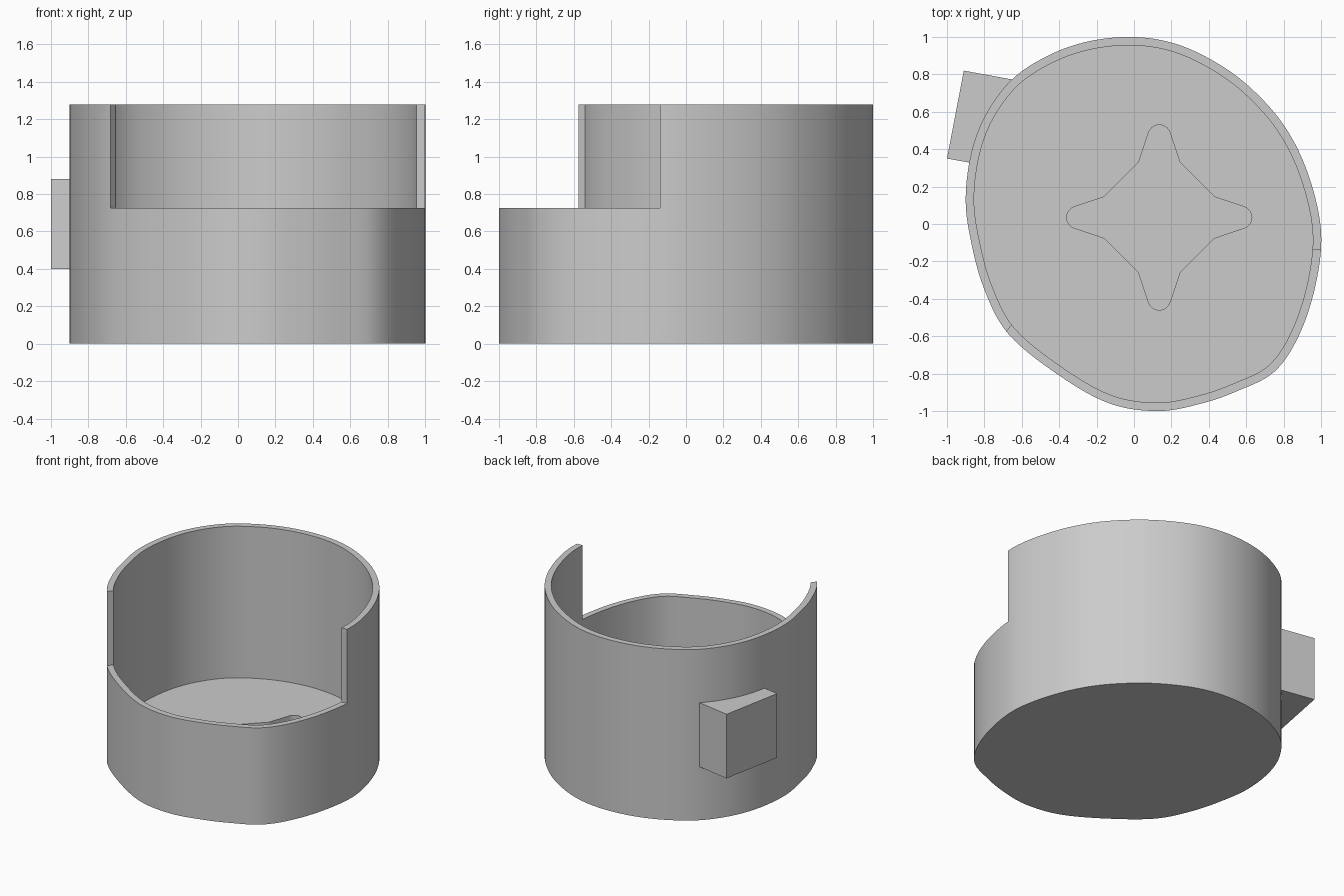
import bpy, bmesh, math
from mathutils import Vector

cube = bpy.data.objects.get("Cube")
if cube:
    bpy.data.objects.remove(cube, do_unlink=True)

grey = bpy.data.materials.new("light grey")
grey.use_nodes = True
colour = (0.6, 0.6, 0.6, 1)
grey.diffuse_color = colour
grey.node_tree.nodes["Principled BSDF"].inputs["Base Color"].default_value = colour

WALL, HEIGHT, STEP, FLOOR = 0.045, 1.28, 0.725, 0.145


def smooth_loop(points, steps=7):
    """Closed Catmull-Rom curve through the points."""
    pts = [Vector(p) for p in points]
    count, out = len(pts), []
    for i in range(count):
        a, b, c, d = (pts[(i + k - 1) % count] for k in range(4))
        for s in range(steps):
            t = s / steps
            out.append(b + 0.5 * t * (c - a + t * (2 * a - 5 * b + 4 * c - d
                                                   + t * (3 * (b - c) + d - a))))
    return out


def inset_loop(loop, distance):
    """Move a clockwise loop inwards along its normals."""
    out = []
    for i, p in enumerate(loop):
        tangent = (loop[(i + 1) % len(loop)] - loop[i - 1]).normalized()
        out.append(p + distance * Vector((tangent.y, -tangent.x)))
    return out


def prism(name, loop, bottom, top):
    """Upright solid with the given plan outline."""
    bm = bmesh.new()
    base = bm.faces.new([bm.verts.new((p[0], p[1], bottom)) for p in loop])
    raised = bmesh.ops.extrude_face_region(bm, geom=[base])["geom"]
    bmesh.ops.translate(bm, vec=(0, 0, top - bottom),
                        verts=[v for v in raised if isinstance(v, bmesh.types.BMVert)])
    bmesh.ops.recalc_face_normals(bm, faces=bm.faces)
    mesh = bpy.data.meshes.new(name)
    bm.to_mesh(mesh)
    bm.free()
    mesh.materials.append(grey)
    obj = bpy.data.objects.new(name, mesh)
    bpy.context.collection.objects.link(obj)
    return obj


def combine(target, tool, operation):
    """Apply a boolean and discard the tool."""
    tool.hide_render = True
    mod = target.modifiers.new(operation.lower(), "BOOLEAN")
    mod.operation, mod.solver, mod.object = operation, "EXACT", tool
    bpy.context.view_layer.objects.active = target
    bpy.ops.object.modifier_apply(modifier=mod.name)
    bpy.data.objects.remove(tool, do_unlink=True)


# Rounded, slightly irregular plan, clockwise from the back
outline = smooth_loop([
    (-0.02, 1), (0.2, 0.97), (0.41, 0.88), (0.61, 0.74), (0.8, 0.53), (0.93, 0.27),
    (1, -0.04), (0.97, -0.33), (0.88, -0.6), (0.75, -0.79), (0.56, -0.89),
    (0.36, -0.96), (0.13, -1), (-0.13, -0.96), (-0.4, -0.81), (-0.67, -0.59),
    (-0.8, -0.35), (-0.87, -0.1), (-0.9, 0.13), (-0.87, 0.38), (-0.79, 0.59),
    (-0.65, 0.775), (-0.46, 0.9), (-0.25, 0.975)])

# Cup body with a block on its back right side
cup = prism("cup_with_side_block", outline, 0, HEIGHT)
block = prism("side_block", [(-1, 0.35), (-0.91, 0.82), (-0.5, 0.745), (-0.59, 0.275)], 0.4, 0.88)
combine(cup, block, "UNION")

# Hollow interior
cavity = prism("cavity_cutter", inset_loop(outline, WALL), FLOOR, 2)
combine(cup, cavity, "DIFFERENCE")

# Lowered front wall
notch = prism("notch_cutter", [(-0.655, -0.54), (0.9, -0.14), (1.3, -0.14),
                               (1.3, -1.2), (-1.15, -1.2)], STEP, 2)
combine(cup, notch, "DIFFERENCE")

# Four-armed star recess in the floor
arm = [Vector((0.11, 0.295))]
for i in range(11):
    angle = math.radians(20 + 14 * i)
    arm.append(Vector((0.06 * math.cos(angle), 0.435 + 0.06 * math.sin(angle))))
arm.append(Vector((-0.11, 0.295)))
star = []
for quarter in range(4):
    for p in arm:
        q = p.to_3d()
        q.rotate(Vector((0, 0, 1)).rotation_difference(Vector((0, 0, 1))))
        for _ in range(quarter):
            q = Vector((-q.y, q.x, 0))
        star.append((q.x + 0.135, q.y + 0.035))
recess = prism("star_cutter", star, FLOOR - 0.07, FLOOR + 0.1)
combine(cup, recess, "DIFFERENCE")

# Smooth walls, crisp edges
bpy.ops.object.select_all(action="DESELECT")
cup.select_set(True)
bpy.context.view_layer.objects.active = cup
bpy.ops.object.shade_smooth_by_angle(angle=math.radians(25))
